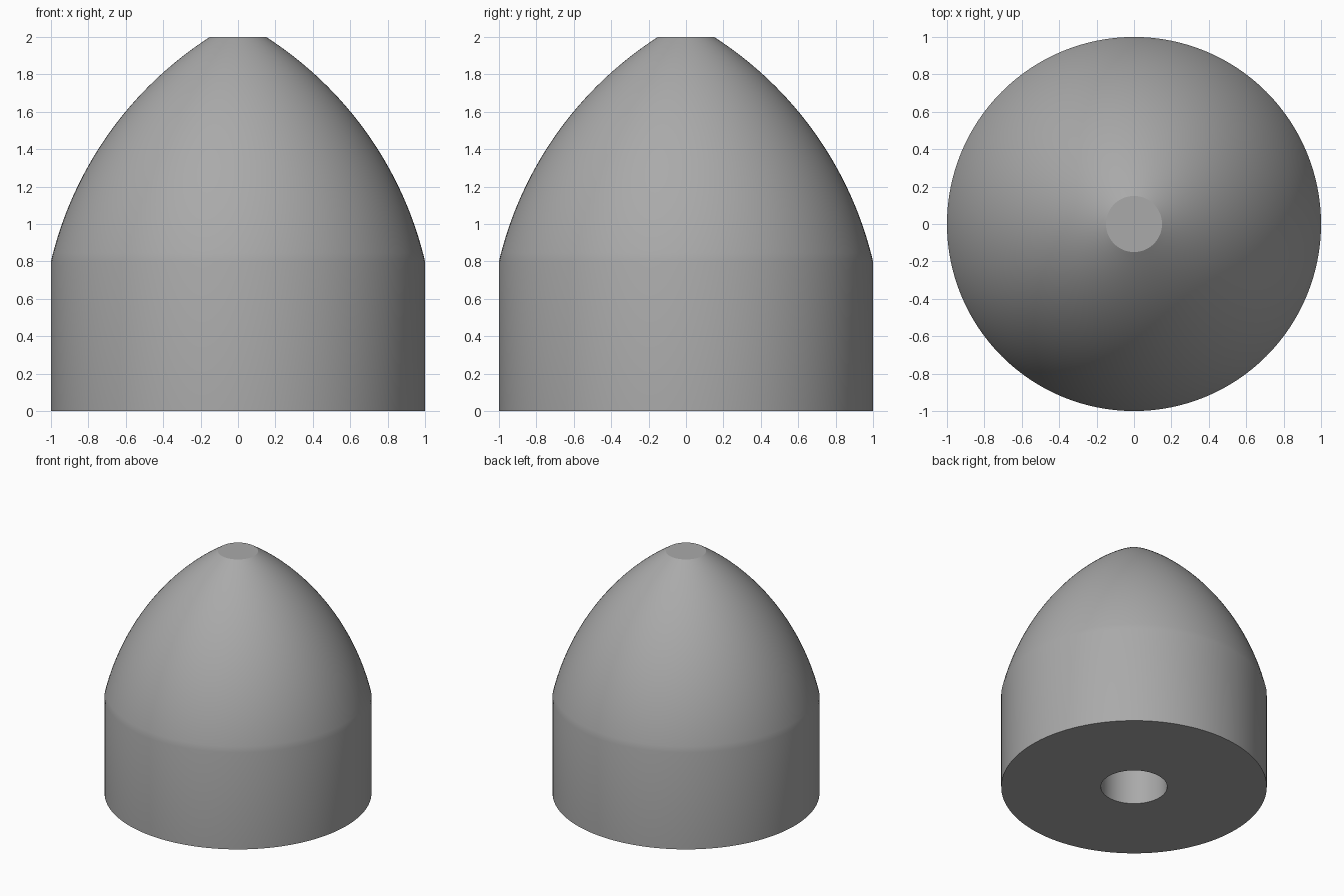
import bpy
import bmesh
import math
from mathutils import Vector

if "Cube" in bpy.data.objects:
    bpy.data.objects.remove(bpy.data.objects["Cube"])

SEGMENTS = 128


def arc(start, end, bulge, steps):
    """Points of a circular arc from start to end, bulging away from the axis."""
    a, b = Vector(start), Vector(end)
    chord = (b - a).length
    radius = chord * chord / (8 * bulge) + bulge / 2
    along = (b - a).normalized()
    outward = Vector((along.y, -along.x))
    centre = (a + b) / 2 - outward * (radius - bulge)
    half = math.asin(chord / 2 / radius)
    points = []
    for i in range(steps + 1):
        t = -half + 2 * half * i / steps
        points.append(centre + outward * radius * math.cos(t) + along * radius * math.sin(t))
    return [(p.x, p.y) for p in points]


def lathe(name, profile, material):
    """Revolve a radius/height profile around z."""
    bm = bmesh.new()
    verts = [bm.verts.new((r, 0, z)) for r, z in profile]
    edges = [bm.edges.new(pair) for pair in zip(verts, verts[1:])]
    bmesh.ops.spin(bm, geom=verts + edges, cent=(0, 0, 0), axis=(0, 0, 1),
                   angle=math.tau, steps=SEGMENTS, use_duplicate=False)
    bmesh.ops.remove_doubles(bm, verts=bm.verts, dist=0.0001)
    bmesh.ops.recalc_face_normals(bm, faces=bm.faces)
    mesh = bpy.data.meshes.new(name)
    bm.to_mesh(mesh)
    bm.free()
    mesh.materials.append(material)
    obj = bpy.data.objects.new(name, mesh)
    bpy.context.collection.objects.link(obj)
    bpy.context.view_layer.objects.active = obj
    obj.select_set(True)
    bpy.ops.object.shade_smooth_by_angle(angle=math.radians(25))
    return obj


grey = bpy.data.materials.new("mid_grey")
grey.diffuse_color = (0.4, 0.4, 0.4, 1)
grey.use_nodes = True
grey.node_tree.nodes["Principled BSDF"].inputs["Base Color"].default_value = grey.diffuse_color

# Blind bore, flat base, straight wall, curved nose and flat tip
bore = [(0, 0.8), (0.25, 0.8), (0.25, 0)]
nose = arc((1, 0.8), (0.15, 2), 0.143, 32)
lathe("nose_cone", bore + [(1, 0)] + nose + [(0, 2)], grey)
